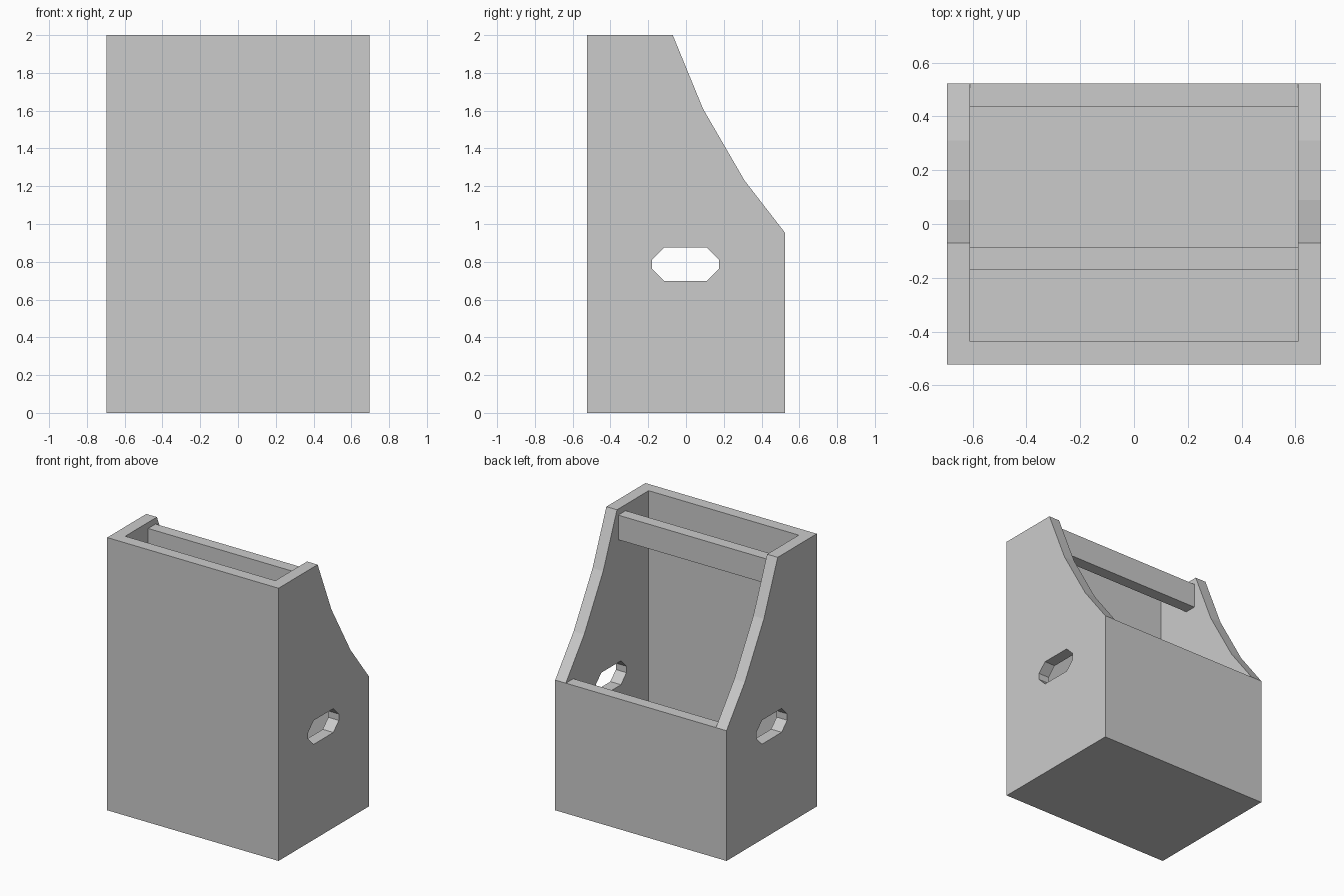
import bpy
import bmesh

cube = bpy.data.objects.get("Cube")
if cube:
    bpy.data.objects.remove(cube, do_unlink=True)

W, D, H = 0.695, 0.523, 2.0      # half width, half depth, height
T = 0.086                        # board thickness
BACK = 0.955                     # height of the low back wall

grey = bpy.data.materials.new("plain grey")
grey.use_nodes = True
colour = (0.6, 0.6, 0.6, 1)
grey.diffuse_color = colour
grey.node_tree.nodes["Principled BSDF"].inputs["Base Color"].default_value = colour


def prism(name, outline, half):
    """Extrude a (y, z) outline along x from -half to half."""
    bm = bmesh.new()
    face = bm.faces.new([bm.verts.new((-half, y, z)) for y, z in outline])
    grown = bmesh.ops.extrude_face_region(bm, geom=[face])["geom"]
    moved = [v for v in grown if isinstance(v, bmesh.types.BMVert)]
    bmesh.ops.translate(bm, verts=moved, vec=(2 * half, 0, 0))
    bmesh.ops.recalc_face_normals(bm, faces=bm.faces)
    mesh = bpy.data.meshes.new(name)
    bm.to_mesh(mesh)
    bm.free()
    mesh.materials.append(grey)
    obj = bpy.data.objects.new(name, mesh)
    bpy.context.collection.objects.link(obj)
    return obj


def rect(y0, y1, z0, z1):
    return [(y0, z0), (y1, z0), (y1, z1), (y0, z1)]


def cut(target, cutter):
    """Subtract the cutter, then remove it."""
    mod = target.modifiers.new("cut", "BOOLEAN")
    mod.operation, mod.solver, mod.object = "DIFFERENCE", "EXACT", cutter
    bpy.context.view_layer.objects.active = target
    bpy.ops.object.modifier_apply(modifier=mod.name)
    bpy.data.objects.remove(cutter, do_unlink=True)


# Solid caddy body with stepped sloping sides
body = prism("caddy_body", [(-D, 0), (D, 0), (D, BACK), (0.31, 1.23),
                            (0.09, 1.61), (-0.07, H), (-D, H)], W)

# Hollow interior, then the opening above the low back wall
inner = W - T
cut(body, prism("interior_cutter", rect(T - D, D - T, T, H + 1), inner))
cut(body, prism("opening_cutter", rect(0, D + 1, BACK, H + 1), inner))

# Eight-sided hand holes through both sides
hy, hz, c, mid = 0.178, 0.0875, 0.064, 0.787
quarter = [(hy - c, hz), (hy, hz - c)]
half_ring = quarter + [(y, -z) for y, z in reversed(quarter)]
ring = half_ring + [(-y, -z) for y, z in half_ring]
cut(body, prism("hand_hole_cutter", [(y - 0.002, z + mid) for y, z in ring], W + 1))

# Handle bar between the sides
prism("handle_bar", rect(-0.171, -0.085, 1.775, 1.955), inner)
